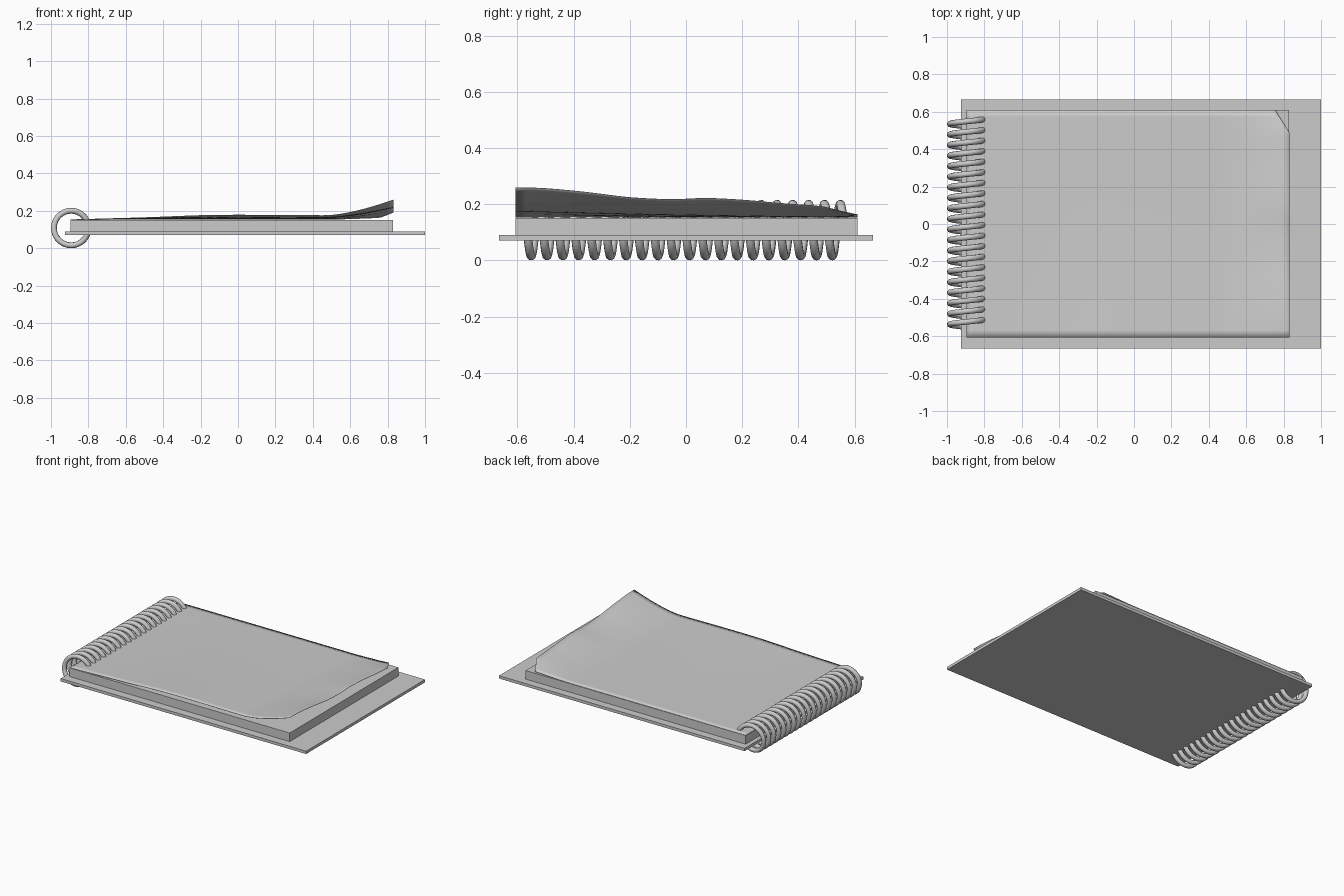
import bpy, bmesh, math
from mathutils import Vector

if "Cube" in bpy.data.objects:
    bpy.data.objects.remove(bpy.data.objects["Cube"])


def link(name, data):
    ob = bpy.data.objects.new(name, data)
    bpy.context.collection.objects.link(ob)
    return ob


def slab(name, lo, hi):
    lo, hi = Vector(lo), Vector(hi)
    bm = bmesh.new()
    bmesh.ops.create_cube(bm, size=1)
    for v in bm.verts:
        v.co = Vector([l + (c + 0.5) * (h - l) for l, h, c in zip(lo, hi, v.co)])
    me = bpy.data.meshes.new(name)
    bm.to_mesh(me)
    bm.free()
    return link(name, me)


def ease(pts, x):
    """Smoothly interpolated profile through (x, value) points (Catmull-Rom style)."""
    x = min(max(x, pts[0][0]), pts[-1][0])
    slope = []
    for i in range(len(pts)):
        a, b = pts[max(i - 1, 0)], pts[min(i + 1, len(pts) - 1)]
        slope.append((b[1] - a[1]) / (b[0] - a[0]))
    for i in range(len(pts) - 1):
        (x0, v0), (x1, v1) = pts[i], pts[i + 1]
        if x <= x1:
            d = x1 - x0
            t = (x - x0) / d
            return ((2*t**3 - 3*t**2 + 1) * v0 + (t**3 - 2*t**2 + t) * d * slope[i]
                    + (3*t**2 - 2*t**3) * v1 + (t**3 - t**2) * d * slope[i + 1])


# Cover board and page block
slab("back_cover", (-0.925, -0.665, 0.07), (1.0, 0.665, 0.09))
slab("page_block", (-0.895, -0.607, 0.09), (0.83, 0.61, 0.151))

# Curled top sheet: height profiles along its free edge, its ridge and its length
EDGE = [(-0.607, 0.26), (-0.5, 0.257), (-0.35, 0.243), (-0.2, 0.225), (-0.05, 0.218),
        (0.07, 0.222), (0.2, 0.216), (0.35, 0.203), (0.49, 0.192), (0.61, 0.168)]
RIDGE = [(-0.607, 0.179), (-0.2, 0.167), (0.2, 0.159), (0.61, 0.155)]
BUMP = [(-0.895, 0), (-0.5, 0.45), (-0.2, 0.9), (0.0, 1), (0.4, 0.9), (0.83, 0.8)]


def sheet_height(x, y):
    base = 0.154 + (ease(RIDGE, y) - 0.154) * ease(BUMP, x)
    t = max(0.0, (x - 0.47) / 0.36) ** 1.5
    return base + (ease(EDGE, y) - base) * t


bm = bmesh.new()
bmesh.ops.create_grid(bm, x_segments=50, y_segments=32, size=0.5)
for v in bm.verts:
    v.co.x = -0.895 + (v.co.x + 0.5) * 1.725
    v.co.y = -0.607 + (v.co.y + 0.5) * 1.217
# Cut the back right corner off
bmesh.ops.bisect_plane(bm, geom=bm.verts[:] + bm.edges[:] + bm.faces[:],
                       plane_co=(0.83, 0.49, 0), plane_no=(0.12, 0.075, 0), clear_outer=True)
for v in bm.verts:
    v.co.z = sheet_height(v.co.x, v.co.y)
for f in bm.faces:
    f.smooth = True
me = bpy.data.meshes.new("top_sheet")
bm.to_mesh(me)
bm.free()
sheet = link("top_sheet", me)
mod = sheet.modifiers.new("paper", 'SOLIDIFY')
mod.thickness = 0.002
mod.offset = -1

# Spiral wire: one helix of 20 turns
TURNS, SEG, R, WIRE = 20, 32, 0.0925, 0.0155
cu = bpy.data.curves.new("spiral_binding", 'CURVE')
cu.dimensions = '3D'
cu.bevel_depth = WIRE
cu.bevel_resolution = 3
cu.use_fill_caps = True
n = TURNS * SEG + 1
sp = cu.splines.new('POLY')
sp.points.add(n - 1)
for i, p in enumerate(sp.points):
    a = -2 * math.pi * i / SEG
    p.co = (-0.892 + R * math.cos(a), -0.565 + 0.0564 * i / SEG, 0.108 + R * math.sin(a), 1)
sp.use_smooth = True
link("spiral_binding", cu)
